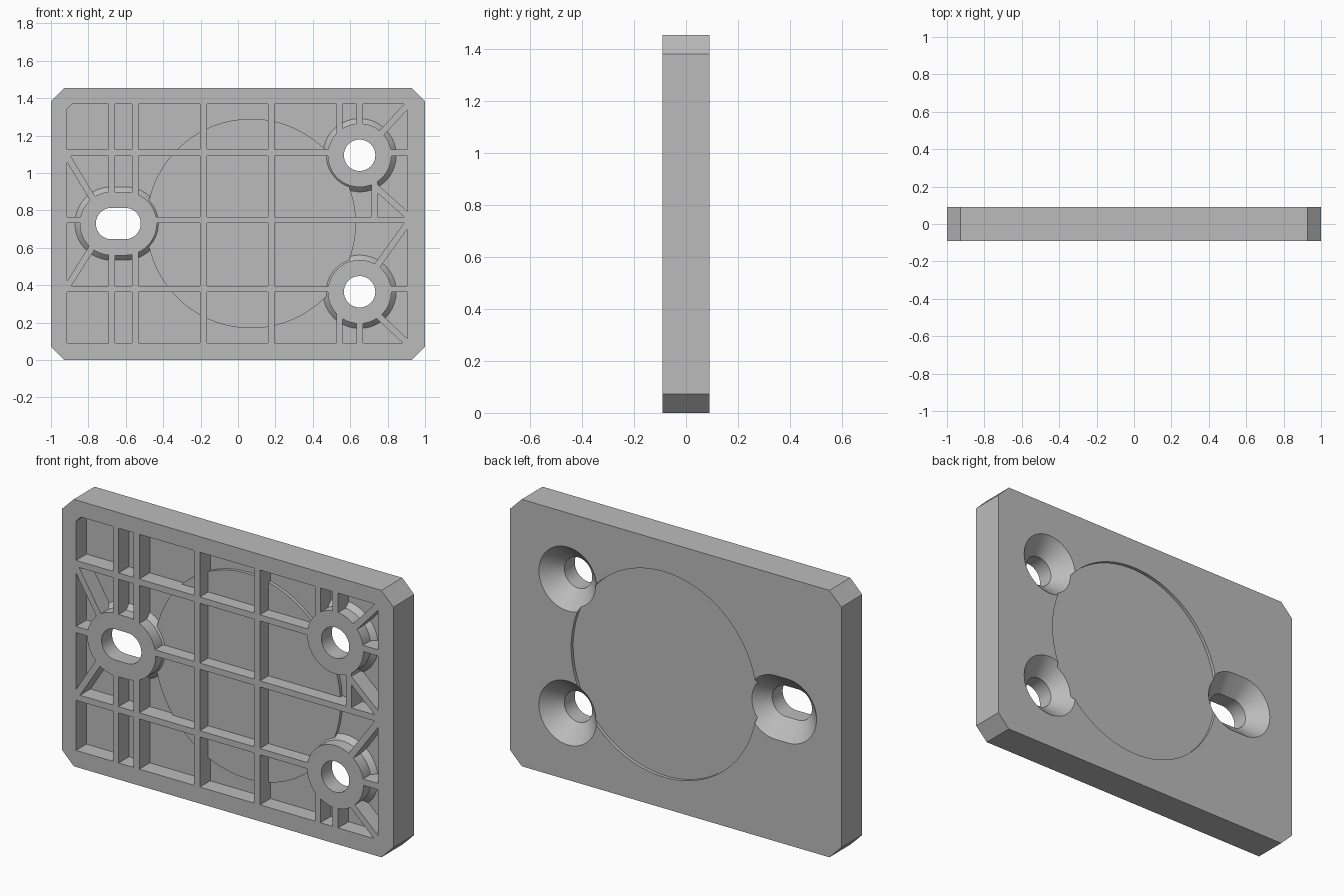
import bpy
import bmesh
from math import cos, sin, pi, radians
from mathutils import Vector

cube = bpy.data.objects.get("Cube")
if cube:
    bpy.data.objects.remove(cube, do_unlink=True)

FRONT, FLOOR, BACK = -0.09, 0.0, 0.09
MID = 0.73

grey = bpy.data.materials.new("plain grey")
grey.use_nodes = True
grey.diffuse_color = (0.5, 0.5, 0.5, 1)
grey.node_tree.nodes["Principled BSDF"].inputs["Base Color"].default_value = (0.5, 0.5, 0.5, 1)


def loft(name, sections):
    """Solid through (y, outline) sections; each outline is a list of (x, z)."""
    bm = bmesh.new()
    rings = [[bm.verts.new((x, y, z)) for x, z in outline] for y, outline in sections]
    n = len(rings[0])
    for a, b in zip(rings, rings[1:]):
        for i in range(n):
            j = (i + 1) % n
            bm.faces.new((a[i], a[j], b[j], b[i]))
    bm.faces.new(rings[0])
    bm.faces.new(rings[-1])
    bmesh.ops.recalc_face_normals(bm, faces=bm.faces)
    mesh = bpy.data.meshes.new(name)
    bm.to_mesh(mesh)
    bm.free()
    mesh.materials.append(grey)
    obj = bpy.data.objects.new(name, mesh)
    bpy.context.collection.objects.link(obj)
    return obj


def prism(name, outline, y0, y1):
    return loft(name, [(y0, outline), (y1, outline)])


def slot(cx, cz, r, half=0.0, n=64):
    """Circle outline, stretched sideways into a slot when half > 0."""
    angles = [2 * pi * (i + 0.5) / n for i in range(n)]
    return [(cx + r * cos(a) + (half if cos(a) > 0 else -half), cz + r * sin(a)) for a in angles]


def box(x0, x1, z0, z1):
    return [(x0, z0), (x1, z0), (x1, z1), (x0, z1)]


def bar(x0, z0, x1, z1, width=0.034):
    """Outline of a slanting bar along a centre line."""
    p, q = Vector((x0, z0)), Vector((x1, z1))
    d = (q - p).normalized()
    s = Vector((-d.y, d.x)) * width / 2
    p = p - d * 0.06
    return [tuple(v) for v in (p + s, p - s, q - s, q + s)]


def cut(target, tool):
    """Subtract the tool from the target, then discard the tool."""
    tool.hide_render = True
    mod = target.modifiers.new("cut", 'BOOLEAN')
    mod.operation, mod.solver, mod.object = 'DIFFERENCE', 'EXACT', tool
    graph = bpy.context.evaluated_depsgraph_get()
    mesh = bpy.data.meshes.new_from_object(target.evaluated_get(graph))
    target.modifiers.clear()
    target.data = mesh
    bpy.data.objects.remove(tool, do_unlink=True)


# Plate with chamfered corners
c, top = 0.072, 1.455
plate = prism("mounting_plate", [
    (-1 + c, 0), (1 - c, 0), (1, c), (1, top - c),
    (1 - c, top), (-1 + c, top), (-1, top - c), (-1, c)], FRONT, BACK)

# Volume hollowed out of the front, one corner clipped
left, right, low, high = -0.914, 0.906, 0.09, 1.37
void = prism("front_hollow", [
    (left, low), (right, low), (right, high),
    (left + 0.03, high), (left, high - 0.03)], -0.2, FLOOR)

# Screw positions: x, z, half length of the slot
screws = [(0.65, 1.095, 0), (0.65, 0.365, 0), (-0.64, MID, 0.036)]

# Bosses with a flared foot
for x, z, half in screws:
    shaft, foot = slot(x, z, 0.17, half), slot(x, z, 0.196, half)
    cut(void, loft("boss", [(-0.3, shaft), (FLOOR - 0.026, shaft), (FLOOR, foot), (0.05, foot)]))

# Raised round panel on the hollow's floor
cut(void, prism("round_panel", slot(0.07, MID, 0.56, n=96), FLOOR - 0.018, 0.06))

# Ribs: long ones, short ones ending at the bosses, and diagonals
ribs = [box(-1.1, 1.1, z, z + 0.034) for z in (0.363, 1.092)]
ribs += [box(-0.64, 1.1, 0.732, 0.766), box(-1.1, -0.64, 0.732, 0.766)]
ribs += [box(x, x + 0.036, -0.1, 1.6) for x in (-0.203, 0.16)]
for x in (-0.692, -0.567):
    ribs += [box(x, x + 0.035, -0.1, 0.65), box(x, x + 0.035, 0.81, 1.6)]
for x in (0.526, 0.633):
    ribs += [box(x, x + 0.034, -0.1, 0.36), box(x, x + 0.034, 1.1, 1.6)]
ribs.append(box(0.713, 0.747, 0.75, 1.0))
ribs += [
    bar(-0.905, 1.075, -0.75, 0.82), bar(-0.905, 0.405, -0.75, 0.65),
    bar(0.896, 1.353, 0.73, 1.173), bar(0.896, 0.781, 0.73, 0.93),
    bar(0.896, 0.716, 0.73, 0.485), bar(0.896, 0.1, 0.72, 0.265)]
for outline in ribs:
    cut(void, prism("rib", outline, -0.3, 0.05))

cut(plate, void)

# Shallow round recess on the back
cut(plate, prism("back_recess", slot(0.07, MID, 0.56, n=96), BACK - 0.018, 0.2))

# Countersunk screw holes
for x, z, half in screws:
    hole = slot(x, z, 0.084, half)
    cut(plate, loft("screw_hole", [
        (-0.2, hole), (FLOOR, hole), (BACK, slot(x, z, 0.174, half)), (0.11, slot(x, z, 0.194, half))]))

bpy.ops.object.select_all(action='DESELECT')
plate.select_set(True)
bpy.context.view_layer.objects.active = plate
bpy.ops.object.shade_smooth_by_angle(angle=radians(25))
